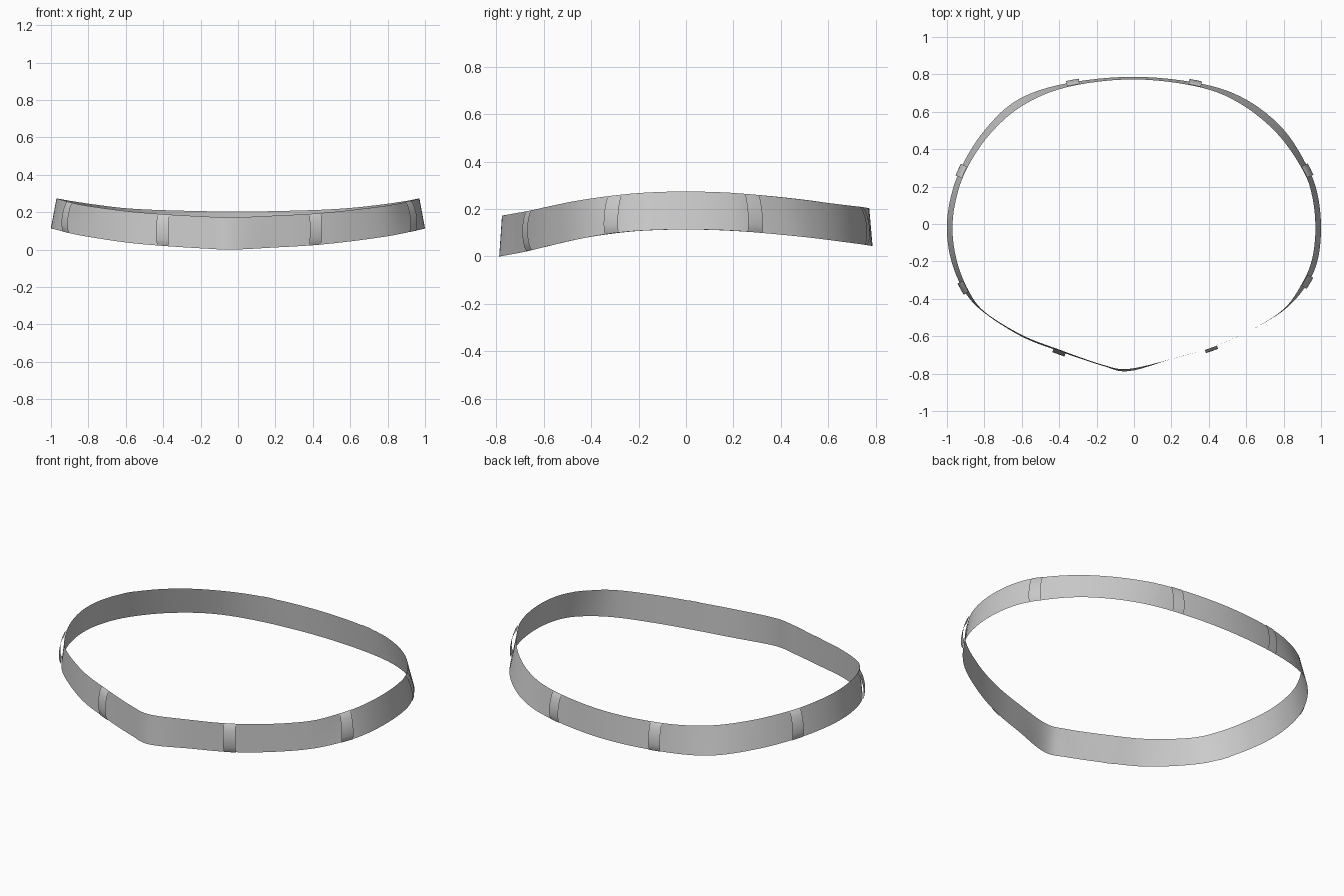
import bpy, math
from mathutils import Vector

if "Cube" in bpy.data.objects:
    bpy.data.objects.remove(bpy.data.objects["Cube"])

# Lower edge of the band, counterclockwise from the front: x, y, inward lean of top edge
PATH = [(-0.03, -0.787, .012), (0.2, -0.722, .0), (0.4, -0.663, .0), (0.6, -0.58, .0),
        (0.8, -0.462, .005), (0.92, -0.33, .025), (0.98, -0.2, .03), (1.0, -0.03, .03),
        (0.983, 0.15, .03), (0.93, 0.3, .03), (0.8, 0.505, .04), (0.6, 0.665, .035),
        (0.36, 0.75, .02), (0.0, 0.787, .014), (-0.36, 0.752, .02), (-0.62, 0.665, .04),
        (-0.8, 0.5, .035), (-0.925, 0.3, .03), (-0.985, 0.12, .03), (-1.0, -0.05, .03),
        (-0.97, -0.22, .028), (-0.9, -0.37, .02), (-0.8, -0.475, .005), (-0.6, -0.602, .008),
        (-0.4, -0.68, .008), (-0.17, -0.757, .005)]
# Height of the lower edge against y
RISE = [(-0.787, 0), (-0.72, .012), (-0.66, .024), (-0.58, .044), (-0.46, .072), (-0.33, .095),
        (-0.2, .108), (-0.03, .114), (0.15, .111), (0.3, .101), (0.5, .082), (0.66, .062),
        (0.75, .05), (0.79, .043)]


def rise(y):
    for (a, za), (b, zb) in zip(RISE, RISE[1:]):
        if y <= b:
            return za + (zb - za) * (y - a) / (b - a)
    return RISE[-1][1]


CTRL = [Vector((x, y, rise(y), lean)) for x, y, lean in PATH]
N = len(CTRL)


def spline(t):
    i, f = math.floor(t), t - math.floor(t)
    a, b, c, d = (CTRL[(i + k) % N] for k in (-1, 0, 1, 2))
    return 0.5 * (2 * b + (c - a) * f + (2 * a - 5 * b + 4 * c - d) * f * f
                  + (3 * b - a - 3 * c + d) * f ** 3)


def surface(t, v, out=0.0):
    """Point on the band: t along it, v from lower to upper edge, pushed outward."""
    p = spline(t)
    tan = (spline(t + .02) - spline(t - .02)).xy.normalized()
    n = Vector((tan.y, -tan.x))
    h = 0.16 + 0.012 * max(0, -p.y - 0.3) / 0.487
    q = p.xy + n * (out - p.w * v)
    return (q.x, q.y, p.z + h * v)


def sheet(name, rows, closed):
    w = len(rows[0])
    verts = [p for r in rows for p in r]
    m = len(rows)
    faces = []
    for i in range(m if closed else m - 1):
        j = (i + 1) % m
        for k in range(w - 1):
            faces.append((i * w + k, j * w + k, j * w + k + 1, i * w + k + 1))
    me = bpy.data.meshes.new(name)
    me.from_pydata(verts, [], faces)
    me.shade_smooth()
    ob = bpy.data.objects.new(name, me)
    bpy.context.collection.objects.link(ob)
    return ob


# Waistband
STEPS = N * 6
sheet("waistband", [[surface(i / 6, v / 4) for v in range(5)] for i in range(STEPS)], True)

# Belt loops: strips fixed at top and bottom, bowed away from the band
SPOTS = [(0.41, -0.66), (0.93, -0.31), (0.93, 0.285), (0.33, 0.755),
         (-0.33, 0.755), (-0.93, 0.285), (-0.915, -0.34), (-0.4, -0.68)]
for k, spot in enumerate(SPOTS):
    t0 = min((i / 40 for i in range(N * 40)), key=lambda t: (spline(t).xy - Vector(spot)).length)
    speed = (spline(t0 + .05) - spline(t0 - .05)).xy.length / 0.1
    half = 0.034 / speed
    rows = [[surface(t0 + half * u / 2, v / 10, 0.003 + 0.018 * math.sin(math.pi * v / 10) ** 0.6)
             for v in range(11)] for u in range(-2, 3)]
    sheet(f"belt_loop_{k + 1}", rows, False)
